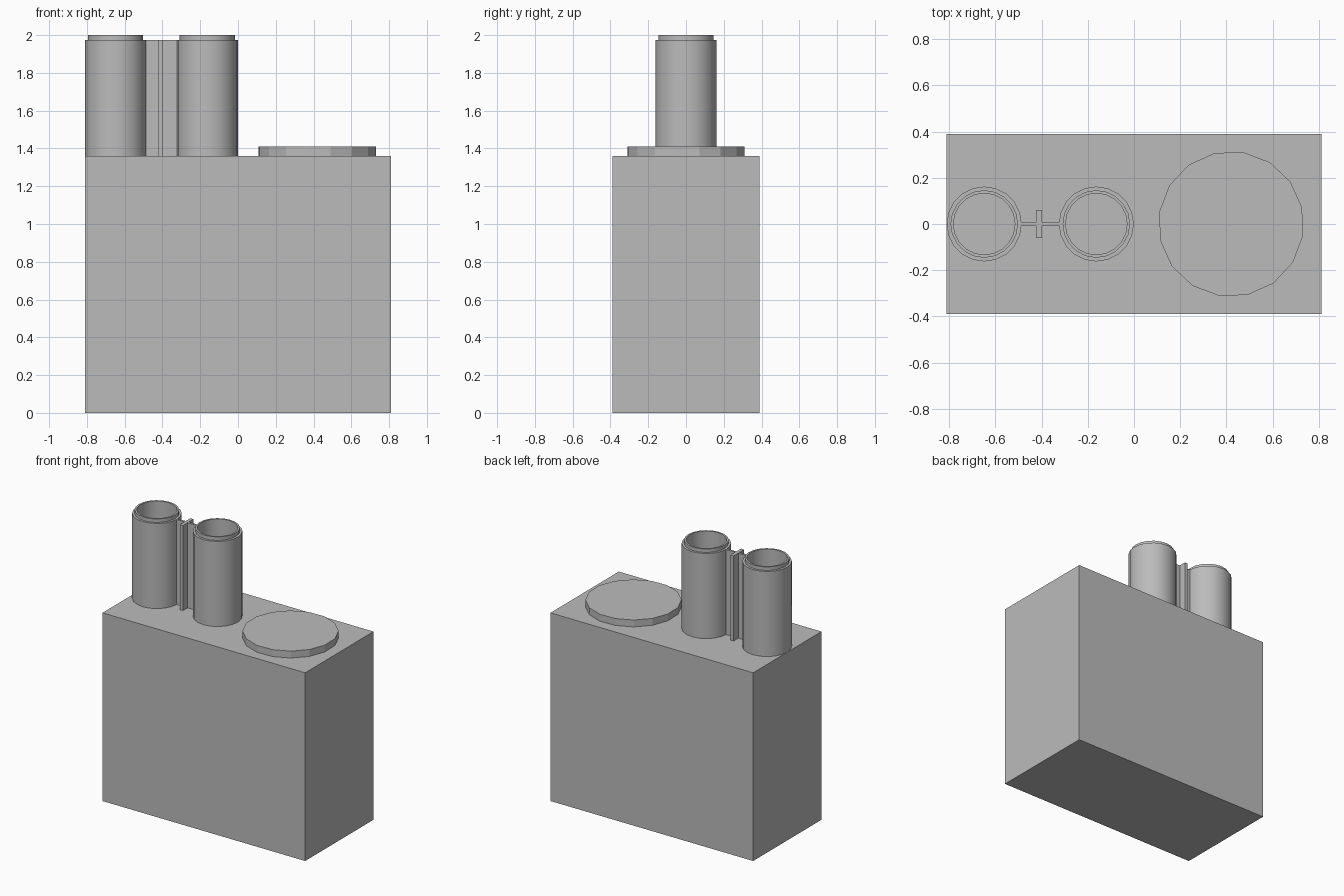
import bpy
import bmesh
from math import cos, sin, pi, radians

if "Cube" in bpy.data.objects:
    bpy.data.objects.remove(bpy.data.objects["Cube"])

grey = bpy.data.materials.new("plain grey")
grey.use_nodes = True
colour = (0.5, 0.5, 0.5, 1)
grey.diffuse_color = colour
grey.node_tree.nodes["Principled BSDF"].inputs["Base Color"].default_value = colour

BODY_TOP = 1.36
SHOULDER = 1.975


def finish(name, bm, smooth=False):
    bmesh.ops.recalc_face_normals(bm, faces=bm.faces)
    mesh = bpy.data.meshes.new(name)
    bm.to_mesh(mesh)
    bm.free()
    mesh.materials.append(grey)
    obj = bpy.data.objects.new(name, mesh)
    bpy.context.collection.objects.link(obj)
    if smooth:
        bpy.ops.object.select_all(action="DESELECT")
        obj.select_set(True)
        bpy.context.view_layer.objects.active = obj
        bpy.ops.object.shade_smooth_by_angle(angle=radians(30))
    return obj


def box(name, low, high):
    bm = bmesh.new()
    bmesh.ops.create_cube(bm, size=1)
    for v in bm.verts:
        v.co = [a + (b - a) * (c + 0.5) for a, b, c in zip(low, high, v.co)]
    return finish(name, bm)


def turned(name, centre, profile, sides, turn=0, smooth=False):
    """Revolve (radius, height) points about z and cap both ends."""
    bm = bmesh.new()
    rings = []
    for r, z in profile:
        angles = [turn + 2 * pi * i / sides for i in range(sides)]
        rings.append([bm.verts.new((centre + r * cos(a), r * sin(a), z)) for a in angles])
    for lower, upper in zip(rings, rings[1:]):
        for i in range(sides):
            j = (i + 1) % sides
            bm.faces.new((lower[i], lower[j], upper[j], upper[i]))
    bm.faces.new(rings[0])
    bm.faces.new(rings[-1])
    return finish(name, bm, smooth)


# Main block
box("body", (-0.81, -0.39, 0), (0.81, 0.39, BODY_TOP))

# Low round lid
turned("lid", 0.42, [(0.315, BODY_TOP), (0.315, 1.41)], 16, radians(13))

# Open tubes with a stepped rim
tube_profile = [(0.162, BODY_TOP), (0.162, SHOULDER), (0.146, SHOULDER),
                (0.146, 2), (0.133, 2), (0.133, BODY_TOP + 0.003)]
for side, x in (("right", -0.648), ("left", -0.163)):
    turned(side + "_tube", x, tube_profile, 20, smooth=True)

# Thin web and cross plate joining the tubes
box("web", (-0.495, -0.007, BODY_TOP), (-0.318, 0.007, SHOULDER))
box("cross_plate", (-0.423, -0.06, BODY_TOP), (-0.398, 0.06, SHOULDER))
